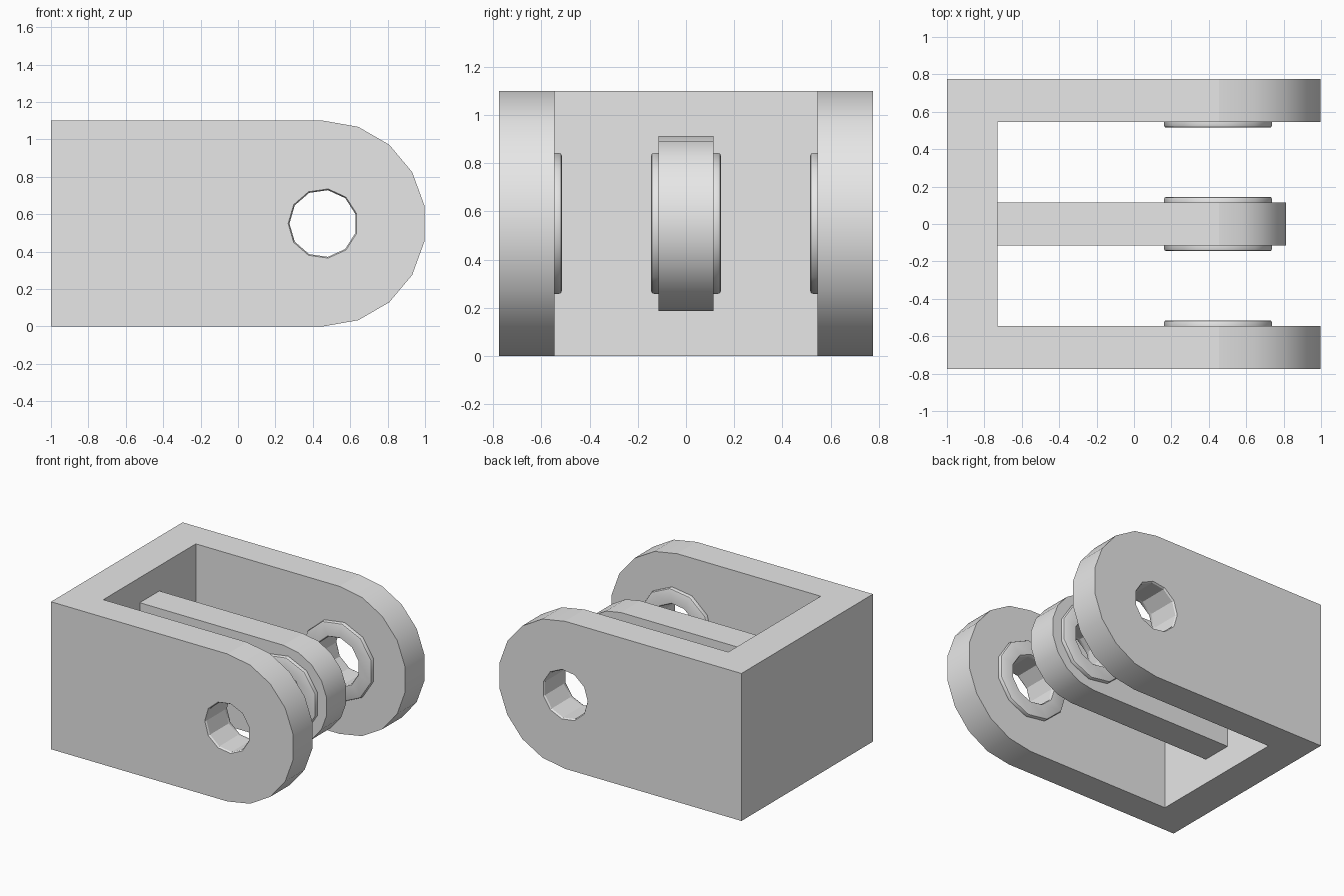
import bpy, bmesh
from math import cos, sin, pi, radians

if "Cube" in bpy.data.objects:
    bpy.data.objects.remove(bpy.data.objects["Cube"], do_unlink=True)

AXIS_X, AXIS_Z = 0.455, 0.55      # pin axis
HALF_Y, INNER_Y, ARM_Y = 0.775, 0.545, 0.115
WALL_X = -0.73
HOLE, RIM, BOSS, BOSS_H = 0.18, 0.187, 0.295, 0.03

grey = bpy.data.materials.new("plain grey")
grey.use_nodes = True
grey.diffuse_color = (0.8, 0.8, 0.8, 1)
grey.node_tree.nodes["Principled BSDF"].inputs["Base Color"].default_value = (0.8, 0.8, 0.8, 1)


def make_object(name, bm):
    bmesh.ops.recalc_face_normals(bm, faces=bm.faces)
    mesh = bpy.data.meshes.new(name)
    bm.to_mesh(mesh)
    bm.free()
    mesh.materials.append(grey)
    obj = bpy.data.objects.new(name, mesh)
    bpy.context.collection.objects.link(obj)
    return obj


def tongue(name, x0, radius, half_y):
    """Slab with one rounded end, extruded across y."""
    outline = [(x0, AXIS_Z - radius)]
    for i in range(10):
        a = radians(-90 + 20 * i)
        outline.append((AXIS_X + radius * cos(a), AXIS_Z + radius * sin(a)))
    outline.append((x0, AXIS_Z + radius))
    bm = bmesh.new()
    face = bm.faces.new([bm.verts.new((x, -half_y, z)) for x, z in outline])
    out = bmesh.ops.extrude_face_region(bm, geom=[face])
    verts = [v for v in out["geom"] if isinstance(v, bmesh.types.BMVert)]
    bmesh.ops.translate(bm, verts=verts, vec=(0, 2 * half_y, 0))
    return make_object(name, bm)


def lathe(name, profile, capped=False):
    """Turn (radius, y) points around the pin axis in eleven sides."""
    bm = bmesh.new()
    n = 11
    rings = [[bm.verts.new((AXIS_X + r * cos(pi + 2 * pi * i / n), y,
                            AXIS_Z + r * sin(pi + 2 * pi * i / n))) for i in range(n)]
             for r, y in profile]
    for a, b in zip(rings, rings[1:]):
        for i in range(n):
            j = (i + 1) % n
            bm.faces.new((a[i], a[j], b[j], b[i]))
    if capped:
        bm.faces.new(rings[0])
        bm.faces.new(rings[-1])
    return make_object(name, bm)


def cut(obj, cutter):
    mod = obj.modifiers.new("cut", 'BOOLEAN')
    mod.operation, mod.solver, mod.object = 'DIFFERENCE', 'EXACT', cutter
    bpy.context.view_layer.objects.active = obj
    bpy.ops.object.modifier_apply(modifier=mod.name)
    bpy.data.objects.remove(cutter, do_unlink=True)


def smooth(obj, angle):
    bpy.ops.object.select_all(action='DESELECT')
    obj.select_set(True)
    bpy.context.view_layer.objects.active = obj
    bpy.ops.object.shade_smooth_by_angle(angle=radians(angle))
    # keep the flat runs crisp where the rounded end begins
    verts = obj.data.vertices
    for e in obj.data.edges:
        if all(abs(verts[i].co.x - AXIS_X) < 1e-4 for i in e.vertices):
            e.use_edge_sharp = True


def pin_cutter(half_y):
    flare, over = half_y - 0.012, half_y + 0.05
    return lathe("pin_cutter", [(RIM, -over), (RIM, -half_y), (HOLE, -flare),
                                (HOLE, flare), (RIM, half_y), (RIM, over)], capped=True)


# U-shaped frame: rounded block with its middle removed
frame = tongue("fork_frame", -1, 0.55, HALF_Y)
bm = bmesh.new()
bmesh.ops.create_cube(bm, size=2)
bmesh.ops.scale(bm, vec=(1, INNER_Y, 2), verts=bm.verts)
bmesh.ops.translate(bm, vec=(WALL_X + 1, 0, AXIS_Z), verts=bm.verts)
bmesh.ops.scale(bm, vec=(2, 1, 1), verts=[v for v in bm.verts if v.co.x > 0])
cut(frame, make_object("slot_cutter", bm))
cut(frame, pin_cutter(HALF_Y))
smooth(frame, 25)

# Centre arm, rooted in the back wall
arm = tongue("centre_arm", WALL_X, 0.363, ARM_Y)
cut(arm, lathe("pin_cutter", [(HOLE, -1), (HOLE, 1)], capped=True))
smooth(arm, 25)

# Raised rings around the hole on every inward-facing surface
for name, base, side in (("front_boss", -INNER_Y, 1), ("arm_front_boss", -ARM_Y, -1),
                         ("arm_back_boss", ARM_Y, 1), ("back_boss", INNER_Y, -1)):
    top = BOSS_H
    section = [(BOSS, 0), (BOSS, top - 0.012), (BOSS - 0.0035, top - 0.0035),
               (BOSS - 0.012, top), (RIM, top), (HOLE, top - 0.01), (HOLE, 0), (BOSS, 0)]
    ring = lathe(name, [(r, base + side * h) for r, h in section])
    bm = bmesh.new()
    bm.from_mesh(ring.data)
    bmesh.ops.remove_doubles(bm, verts=bm.verts, dist=1e-5)
    bmesh.ops.recalc_face_normals(bm, faces=bm.faces)
    bm.to_mesh(ring.data)
    bm.free()
    smooth(ring, 40)
